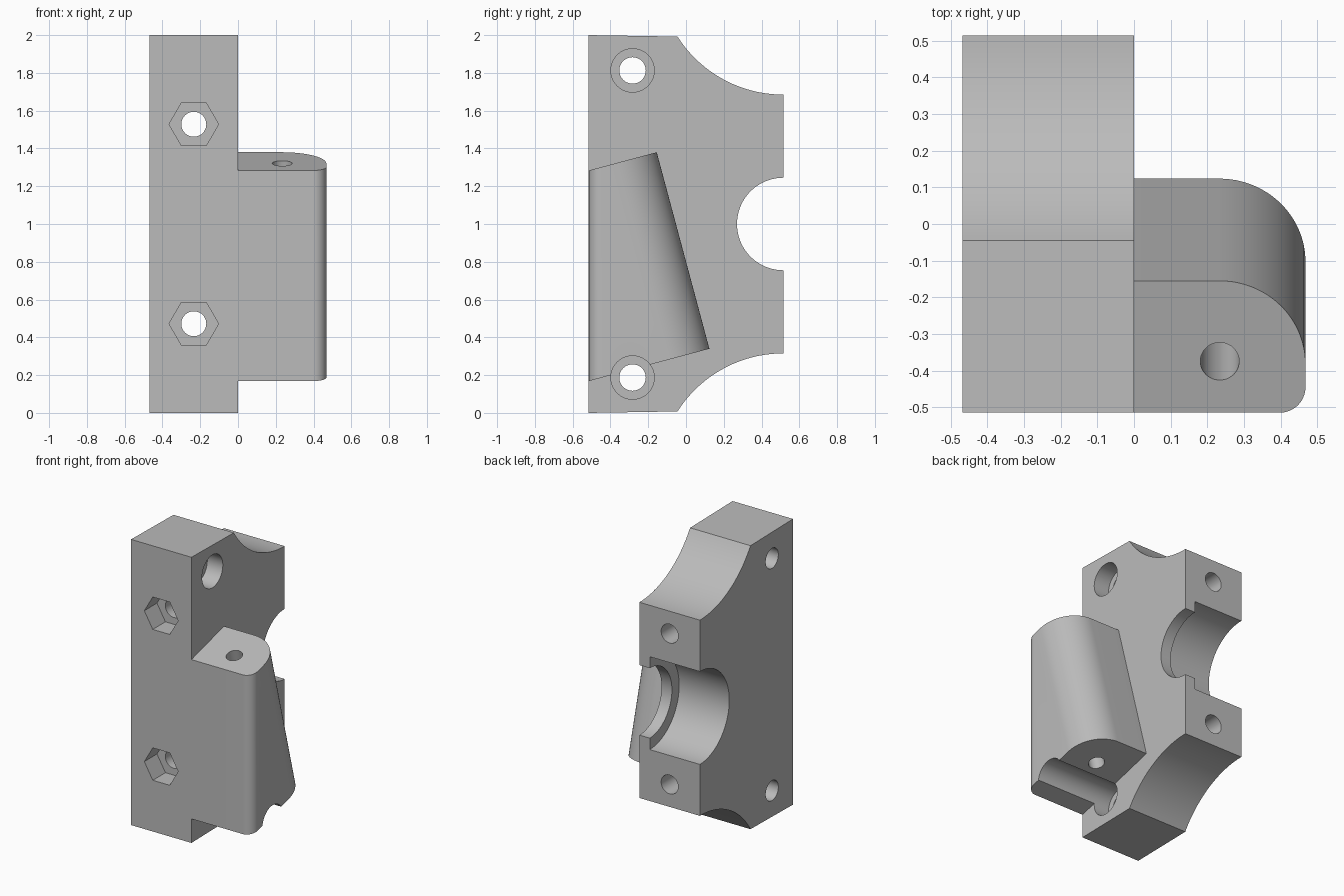
import bpy, bmesh, math
from mathutils import Matrix, Vector

if "Cube" in bpy.data.objects:
    bpy.data.objects.remove(bpy.data.objects["Cube"])

TILT = math.radians(15)
C, S = math.cos(TILT), math.sin(TILT)
X = 0.468          # half width
Y = 0.515          # half depth

grey = bpy.data.materials.new("light grey")
grey.diffuse_color = (0.5, 0.5, 0.5, 1)
grey.use_nodes = True
grey.node_tree.nodes["Principled BSDF"].inputs["Base Color"].default_value = grey.diffuse_color


def arc(cx, cy, r, a0, a1, n=24):
    """Points on an arc, angles in degrees."""
    return [(cx + r * math.cos(math.radians(a0 + (a1 - a0) * i / n)),
             cy + r * math.sin(math.radians(a0 + (a1 - a0) * i / n))) for i in range(n + 1)]


def prism(name, pts, origin, u, v, sweep):
    """Closed profile pts in the u/v plane, swept along a vector."""
    o, u, v, sweep = map(Vector, (origin, u, v, sweep))
    bm = bmesh.new()
    face = bm.faces.new([bm.verts.new(o + u * a + v * b) for a, b in pts])
    ext = bmesh.ops.extrude_face_region(bm, geom=[face])
    bmesh.ops.translate(bm, vec=sweep, verts=[g for g in ext["geom"] if isinstance(g, bmesh.types.BMVert)])
    bmesh.ops.recalc_face_normals(bm, faces=bm.faces[:])
    me = bpy.data.meshes.new(name)
    bm.to_mesh(me)
    bm.free()
    ob = bpy.data.objects.new(name, me)
    bpy.context.collection.objects.link(ob)
    me.materials.append(grey)
    return ob


def rod(name, start, direction, length, r, sides=48):
    """Cylinder or hexagon cutter from a start point along a direction."""
    d = Vector(direction).normalized()
    u = Vector((1, 0, 0)) if abs(d.x) < 0.5 else Vector((0, 1, 0))
    pts = arc(0, 0, r, 0, 360, sides)[:-1]
    return prism(name, pts, start, u, d.cross(u), d * length)


def combine(target, tool, op):
    """Apply a boolean and discard the tool."""
    mod = target.modifiers.new("bool", 'BOOLEAN')
    mod.operation, mod.object, mod.solver = op, tool, 'EXACT'
    bpy.context.view_layer.objects.active = target
    bpy.ops.object.modifier_apply(modifier=mod.name)
    bpy.data.objects.remove(tool)


# Clamp body: side profile with two concave shoulders
R = 0.664
end = 180 + math.degrees(math.acos(0.56 / R))
body_pts = ([(-Y, 0)] + arc(Y, 0.315 - R, R, 360 - end + 180 - 180, 90)
            + arc(Y, 1.685 + R, R, 270, end) + [(-Y, 2)])
bracket = prism("clamp_bracket", body_pts, (-X, 0, 0), (0, 1, 0), (0, 0, 1), (X, 0, 0))

# Tilted arm: rounded tilted block trimmed by an upright footprint
block_pts = [(-0.1, -0.8), (X, -0.8)] + arc(X - 0.235, 0.2075 - 0.235, 0.235, 0, 90) + [(-0.1, 0.2075)]
axis = Vector((0, -S, C))
arm = prism("arm", block_pts, axis * 0.296, (1, 0, 0), (0, C, S), axis * 1.077)
foot_pts = [(-0.1, -Y)] + arc(X - 0.07, -Y + 0.07, 0.07, -90, 0, 12) + [(X, 0.6), (-0.1, 0.6)]
combine(arm, prism("footprint", foot_pts, (0, 0, -0.5), (1, 0, 0), (0, 1, 0), (0, 0, 3)), 'INTERSECT')
combine(bracket, arm, 'UNION')

# Stepped bore in the back face, with a thin lip on the arm side
combine(bracket, rod("bore", (-1, Y, 1), (1, 0, 0), 2, 0.245, 72), 'DIFFERENCE')
combine(bracket, rod("seat", (-1, Y, 1), (1, 0, 0), 0.92, 0.325, 72), 'DIFFERENCE')

# Clamp bolt holes with hexagonal nut pockets in the front
for z in (0.472, 1.528):
    combine(bracket, rod("bolt_hole", (-X / 2, -1, z), (0, 1, 0), 2, 0.066), 'DIFFERENCE')
    combine(bracket, rod("nut_pocket", (-X / 2, -1, z), (0, 1, 0), 1 - Y + 0.14, 0.131, 6), 'DIFFERENCE')

# Mounting holes across the body, counterbored from the arm side
for z in (0.187, 1.813):
    combine(bracket, rod("mount_hole", (-1, -0.283, z), (1, 0, 0), 2, 0.07), 'DIFFERENCE')
    combine(bracket, rod("counterbore", (-0.12, -0.283, z), (1, 0, 0), 1, 0.115), 'DIFFERENCE')

# Tilted pin hole through the arm
combine(bracket, rod("pin_hole", Vector((X / 2, -0.375, 1.322)) - axis * 1.6, axis, 2.2, 0.053), 'DIFFERENCE')

bpy.ops.object.select_all(action='DESELECT')
bracket.select_set(True)
bpy.context.view_layer.objects.active = bracket
bpy.ops.object.shade_smooth_by_angle(angle=math.radians(25))
